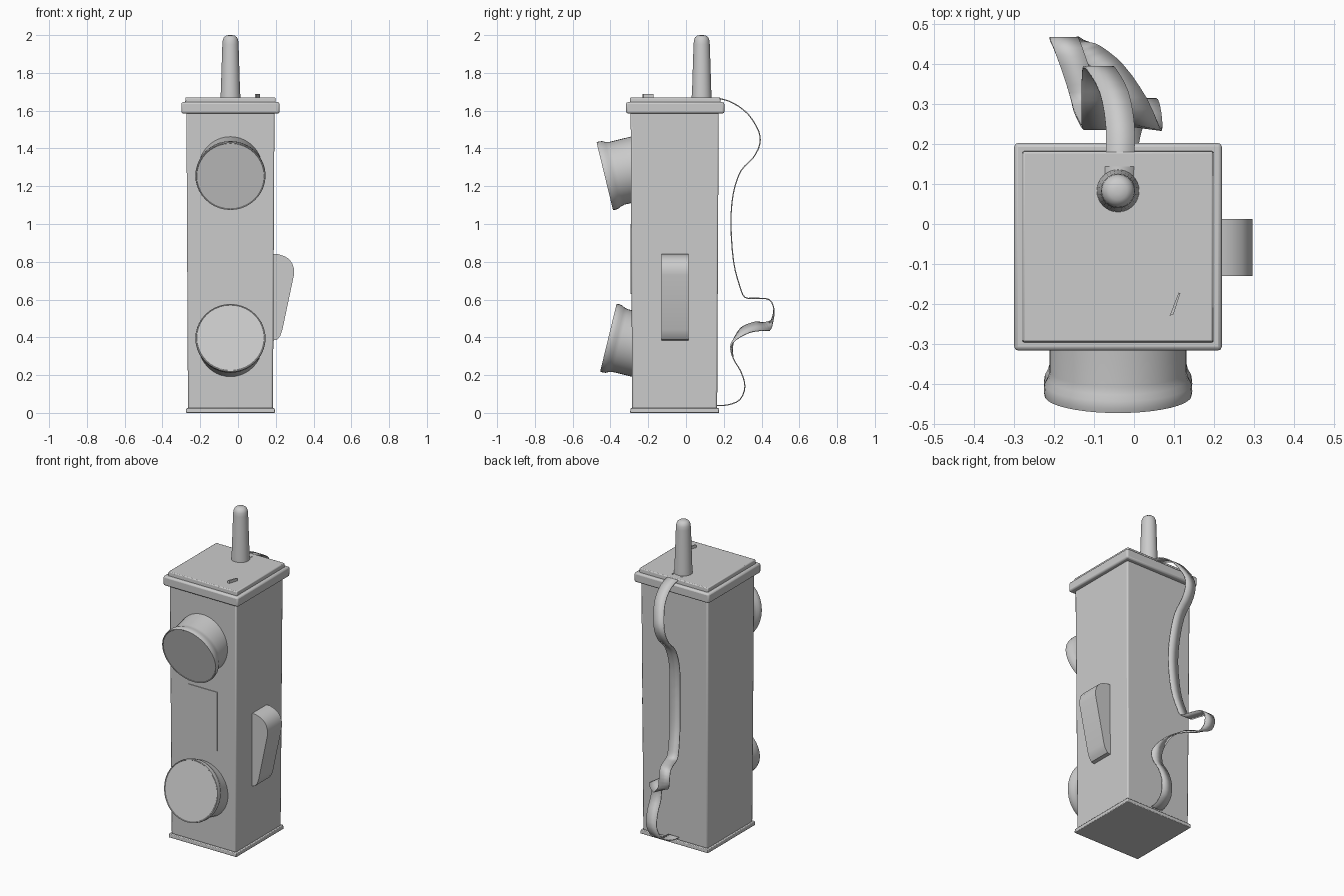
import bpy, bmesh
from mathutils import Vector

if "Cube" in bpy.data.objects:
    bpy.data.objects.remove(bpy.data.objects["Cube"])

CX, CY = -0.04, -0.06  # axis of the square body


def finish(name, bm, bevel=0.0, segs=2, angle=35):
    bmesh.ops.recalc_face_normals(bm, faces=bm.faces)
    me = bpy.data.meshes.new(name)
    bm.to_mesh(me)
    bm.free()
    ob = bpy.data.objects.new(name, me)
    bpy.context.collection.objects.link(ob)
    if bevel:
        m = ob.modifiers.new("bevel", 'BEVEL')
        m.width, m.segments, m.limit_method = bevel, segs, 'ANGLE'
    bpy.ops.object.select_all(action='DESELECT')
    ob.select_set(True)
    bpy.context.view_layer.objects.active = ob
    bpy.ops.object.shade_smooth_by_angle(angle=angle * 3.14159 / 180)
    return ob


def prism(name, outline, offset, bevel=0.0, segs=2):
    """Extrude a closed 3D outline along an offset."""
    bm = bmesh.new()
    face = bm.faces.new([bm.verts.new(p) for p in outline])
    ext = bmesh.ops.extrude_face_region(bm, geom=[face])
    verts = [g for g in ext['geom'] if isinstance(g, bmesh.types.BMVert)]
    bmesh.ops.translate(bm, verts=verts, vec=offset)
    return finish(name, bm, bevel, segs)


def square_slab(name, z0, z1, h0, h1, cy=CY, bevel=0.0):
    """Square slab or tapered post, half widths h0 below and h1 above."""
    bm = bmesh.new()
    bmesh.ops.create_cube(bm, size=2)
    for v in bm.verts:
        h = h1 if v.co.z > 0 else h0
        v.co = (CX + v.co.x * h, cy + v.co.y * h, z1 if v.co.z > 0 else z0)
    return finish(name, bm, bevel)


def lathe(name, profile, loc, axis=(0, 0, 1), n=40):
    """Closed solid of revolution from (radius, height) pairs."""
    bm = bmesh.new()
    import math
    rings = [[bm.verts.new((r * math.cos(2 * math.pi * i / n),
                            r * math.sin(2 * math.pi * i / n), h))
              for i in range(n)] for r, h in profile]
    for a, b in zip(rings, rings[1:]):
        for i in range(n):
            j = (i + 1) % n
            bm.faces.new((a[i], a[j], b[j], b[i]))
    bm.faces.new(rings[0])
    bm.faces.new(rings[-1])
    ob = finish(name, bm)
    ob.rotation_euler = Vector(axis).to_track_quat('Z', 'Y').to_euler()
    ob.location = loc
    return ob


# Body, base and two-step lid
square_slab("body", 0.02, 1.60, 0.225, 0.233, bevel=0.008)
square_slab("base_plate", 0.0, 0.025, 0.236, 0.234, bevel=0.004)
square_slab("lid_rim", 1.585, 1.645, 0.26, 0.26, cy=-0.057, bevel=0.01)
square_slab("lid_top", 1.64, 1.67, 0.24, 0.238, cy=-0.057, bevel=0.005)

# Earpiece and mouthpiece, tilted toward each other's ends
cup = [(0.165, -0.235), (0.171, -0.20), (0.171, -0.065), (0.176, -0.045),
       (0.184, -0.03), (0.186, -0.012), (0.184, 0.0), (0.180, 0.0), (0.178, -0.002)]
lathe("earpiece", cup, (CX, -0.43, 1.253), (0, -0.972, -0.236))
lathe("mouthpiece", cup, (CX, -0.411, 0.398), (0, -0.972, 0.236))

# Thin panel between the two cups
prism("front_panel", [(-0.14, -0.288, 0.63), (0.06, -0.288, 0.63),
                      (0.06, -0.288, 1.0), (-0.14, -0.288, 1.0)], (0, -0.006, 0))

# Talk lever on the right side
lever = [(0.17, 0.84), (0.215, 0.84), (0.245, 0.83), (0.27, 0.815), (0.288, 0.79),
         (0.297, 0.76), (0.296, 0.73), (0.235, 0.44), (0.225, 0.41),
         (0.208, 0.388), (0.17, 0.38)]
prism("talk_lever", [(x, -0.13, z) for x, z in lever], (0, 0.143, 0))

# Small switch on the lid
prism("lid_switch", [(0.089, -0.23, 1.66), (0.099, -0.226, 1.66),
                     (0.116, -0.173, 1.66), (0.112, -0.172, 1.66)], (0, 0, 0.028))

# Tapered antenna with a rounded tip
lathe("antenna", [(0.053, 1.66), (0.053, 1.675), (0.051, 1.70), (0.043, 1.95),
                  (0.041, 1.972), (0.035, 1.988), (0.023, 1.997), (0.008, 2.0)],
      (CX, 0.083, 0), n=32)

# Hanging strap: path points, then width directions where it twists
path = [(-.04, .08, 1.667), (-.035, .17, 1.665), (-.035, .25, 1.64), (-.05, .33, 1.58),
        (-.08, .385, 1.49), (-.092, .39, 1.42), (-.095, .355, 1.35), (-.095, .29, 1.28),
        (-.095, .25, 1.16), (-.09, .238, 1.0), (-.10, .252, .8), (-.115, .285, .67),
        (-.122, .312, .612), (-.14, .37, .607), (-.165, .44, .60), (-.175, .465, .55),
        (-.16, .455, .485), (-.11, .43, .458), (-.05, .38, .458), (.0, .305, .435),
        (.03, .245, .37), (.035, .25, .29), (.03, .29, .22), (.02, .312, .14),
        (.0, .285, .07), (-.02, .22, .042), (-.03, .16, .04)]
twist = {16: (1, .1, -.15), 17: (.7, .4, -.6), 18: (.6, .45, -.6), 19: (.8, .35, -.45),
         20: (1, -.2, -.2)}
bm = bmesh.new()
rows = []
for k in range((len(path) - 1) * 3 + 1):
    i, t = divmod(k, 3)
    t /= 3
    at = lambda j: max(0, min(len(path) - 1, j))
    p0, p1, p2, p3 = (Vector(path[at(i + d)]) for d in (-1, 0, 1, 2))
    p = 0.5 * (2 * p1 + (p2 - p0) * t + (2 * p0 - 5 * p1 + 4 * p2 - p3) * t * t
               + (3 * p1 - p0 - 3 * p2 + p3) * t ** 3)
    w = Vector(twist.get(i, (1, 0, 0))).lerp(Vector(twist.get(at(i + 1), (1, 0, 0))), t)
    w = w.normalized() * 0.036
    rows.append((bm.verts.new(p - w), bm.verts.new(p + w)))
for a, b in zip(rows, rows[1:]):
    bm.faces.new((a[0], a[1], b[1], b[0]))
strap = finish("strap", bm)
solid = strap.modifiers.new("thickness", 'SOLIDIFY')
solid.thickness, solid.offset = 0.006, 0
